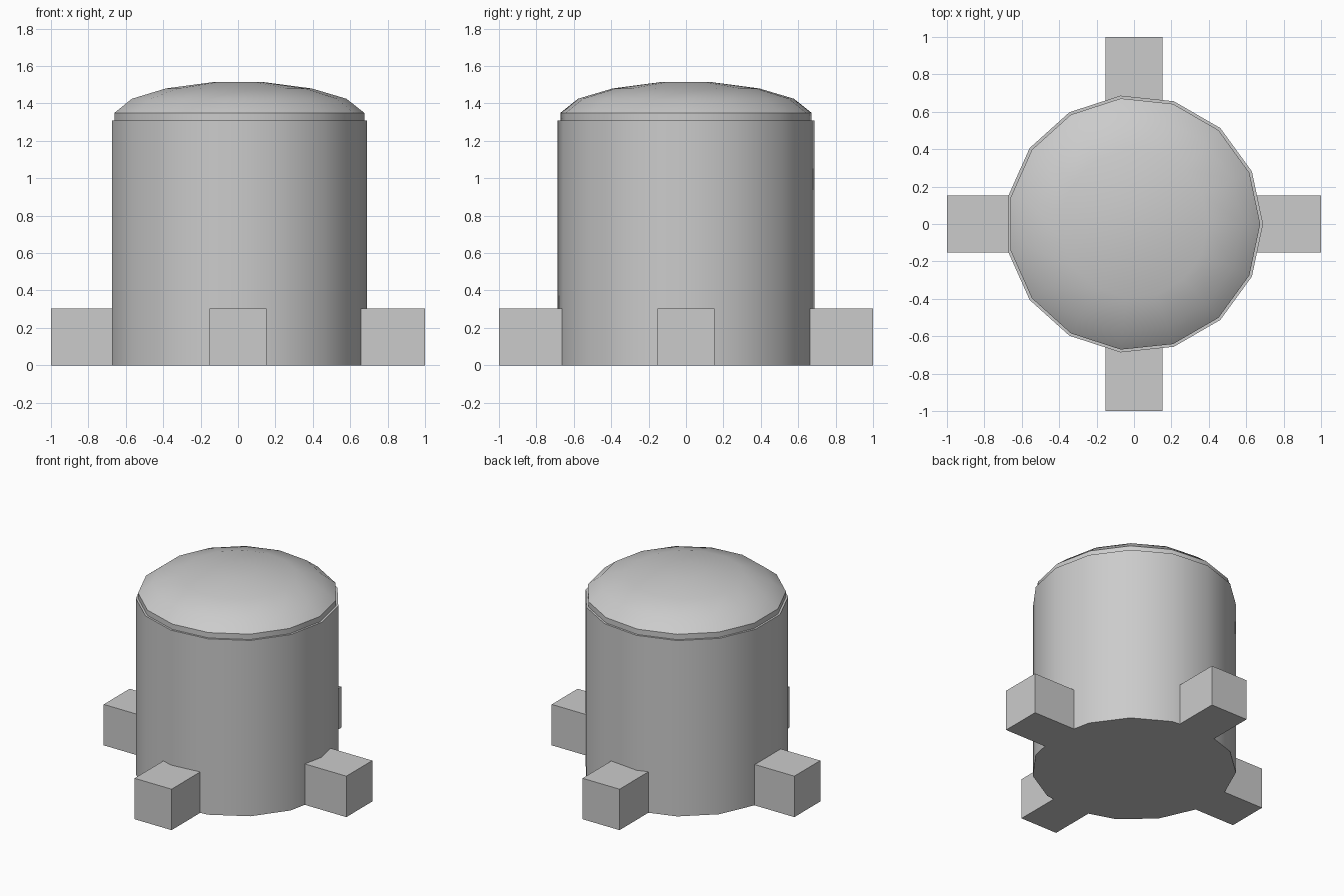
import bpy
import bmesh
from math import cos, sin, radians, tau

cube = bpy.data.objects.get("Cube")
if cube:
    bpy.data.objects.remove(cube, do_unlink=True)

SIDES = 15

grey = bpy.data.materials.new("light_grey")
grey.use_nodes = True
COLOR = (0.6, 0.6, 0.6, 1)
grey.diffuse_color = COLOR
grey.node_tree.nodes["Principled BSDF"].inputs["Base Color"].default_value = COLOR


def add_object(name, bm):
    bmesh.ops.recalc_face_normals(bm, faces=bm.faces)
    mesh = bpy.data.meshes.new(name)
    bm.to_mesh(mesh)
    bm.free()
    mesh.materials.append(grey)
    obj = bpy.data.objects.new(name, mesh)
    bpy.context.collection.objects.link(obj)
    return obj


def lathe(name, profile):
    """Closed solid of revolution from (radius, height) pairs."""
    bm = bmesh.new()
    rings = [[bm.verts.new((r * cos(tau * i / SIDES), r * sin(tau * i / SIDES), z))
              for i in range(SIDES)] for r, z in profile]
    for low, high in zip(rings, rings[1:]):
        for i in range(SIDES):
            j = (i + 1) % SIDES
            bm.faces.new((low[i], low[j], high[j], high[i]))
    bm.faces.new(rings[0][::-1])
    bm.faces.new(rings[-1])
    obj = add_object(name, bm)
    bpy.ops.object.select_all(action="DESELECT")
    obj.select_set(True)
    bpy.context.view_layer.objects.active = obj
    bpy.ops.object.shade_smooth_by_angle(angle=radians(30))
    return obj


# Drum body
lathe("drum_body", [(0.69, 0), (0.69, 1.31)])

# Domed lid with a narrow upright rim
lathe("domed_lid", [(0.675, 1.31), (0.675, 1.35), (0.58, 1.425),
                    (0.395, 1.48), (0.13, 1.515)])

# Four block feet reaching out from under the drum
SIZE = 0.305
INNER, OUTER = 0.6, 1.0
for name, dx, dy in (("left_foot", 1, 0), ("right_foot", -1, 0),
                     ("front_foot", 0, -1), ("back_foot", 0, 1)):
    bm = bmesh.new()
    bmesh.ops.create_cube(bm, size=1)
    length = OUTER - INNER
    bmesh.ops.scale(bm, verts=bm.verts,
                    vec=(length if dx else SIZE, length if dy else SIZE, SIZE))
    mid = (INNER + OUTER) / 2
    bmesh.ops.translate(bm, verts=bm.verts, vec=(dx * mid, dy * mid, SIZE / 2))
    add_object(name, bm)
